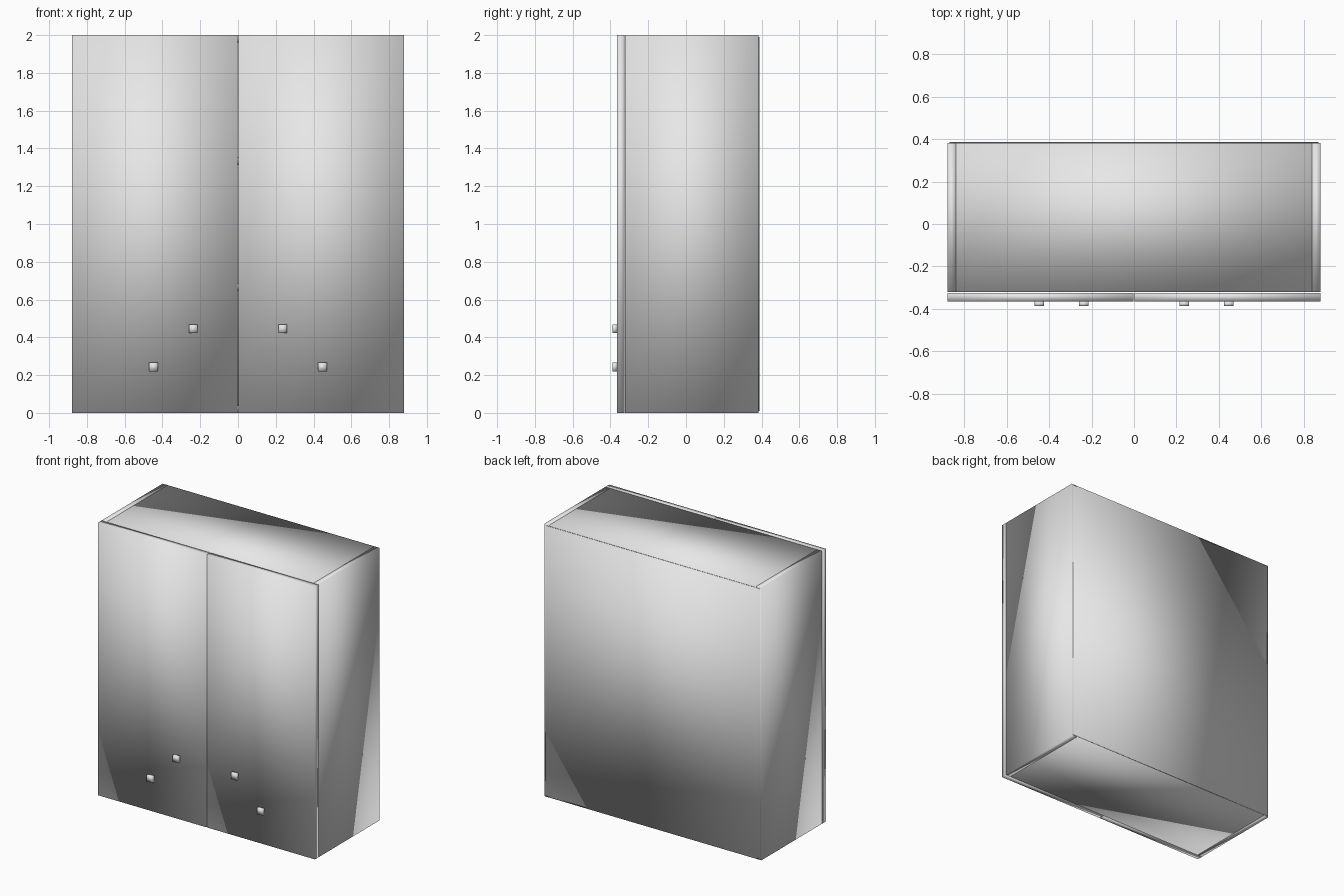
import bpy
import bmesh
from mathutils import Vector

cube = bpy.data.objects.get("Cube")
if cube:
    bpy.data.objects.remove(cube, do_unlink=True)

# One plain colour for the whole cabinet
grey = bpy.data.materials.new("light_grey")
grey.use_nodes = True
colour = (0.8, 0.8, 0.8, 1)
grey.diffuse_color = colour
grey.node_tree.nodes["Principled BSDF"].inputs["Base Color"].default_value = colour


def box(name, low, high):
    """Smooth-shaded board between two opposite corners."""
    low, high = Vector(low), Vector(high)
    mesh = bpy.data.meshes.new(name)
    bm = bmesh.new()
    bmesh.ops.create_cube(bm, size=1)
    for v in bm.verts:
        v.co = (low + high) / 2 + v.co * (high - low)
    for f in bm.faces:
        f.smooth = True
    bm.to_mesh(mesh)
    bm.free()
    mesh.materials.append(grey)
    obj = bpy.data.objects.new(name, mesh)
    bpy.context.collection.objects.link(obj)
    return obj


def mirrored(name, low, high):
    """Left part on +x and its twin on -x."""
    box("left_" + name, low, high)
    box("right_" + name, (-high[0], low[1], low[2]), (-low[0], high[1], high[2]))


W, H, T = 0.88, 2.0, 0.04          # half width, height, board thickness
FRONT, BACK = -0.322, 0.383        # carcass depth
DOOR = -0.365                      # door face
inner = W - T

# Carcass
mirrored("side_panel", (inner, FRONT, 0), (W, BACK, H))
box("top_panel", (-inner, FRONT, H - T), (inner, BACK, H))
box("bottom_panel", (-inner, FRONT, 0), (inner, BACK, T))
box("back_panel", (-W + 0.01, BACK, 0.01), (W - 0.01, 0.388, H - 0.01))

# Inner shelves
for i in (1, 2):
    z = H * i / 3
    box(f"shelf_{i}", (-inner, FRONT + 0.01, z - T / 2), (inner, BACK, z + T / 2))

# Doors and square knobs
mirrored("door", (0.003, DOOR, 0), (W, DOOR + T, H))
K = 0.023
for label, x, z in (("upper", 0.237, 0.445), ("lower", 0.447, 0.243)):
    mirrored(label + "_knob", (x - K, -0.388, z - K), (x + K, DOOR, z + K))
